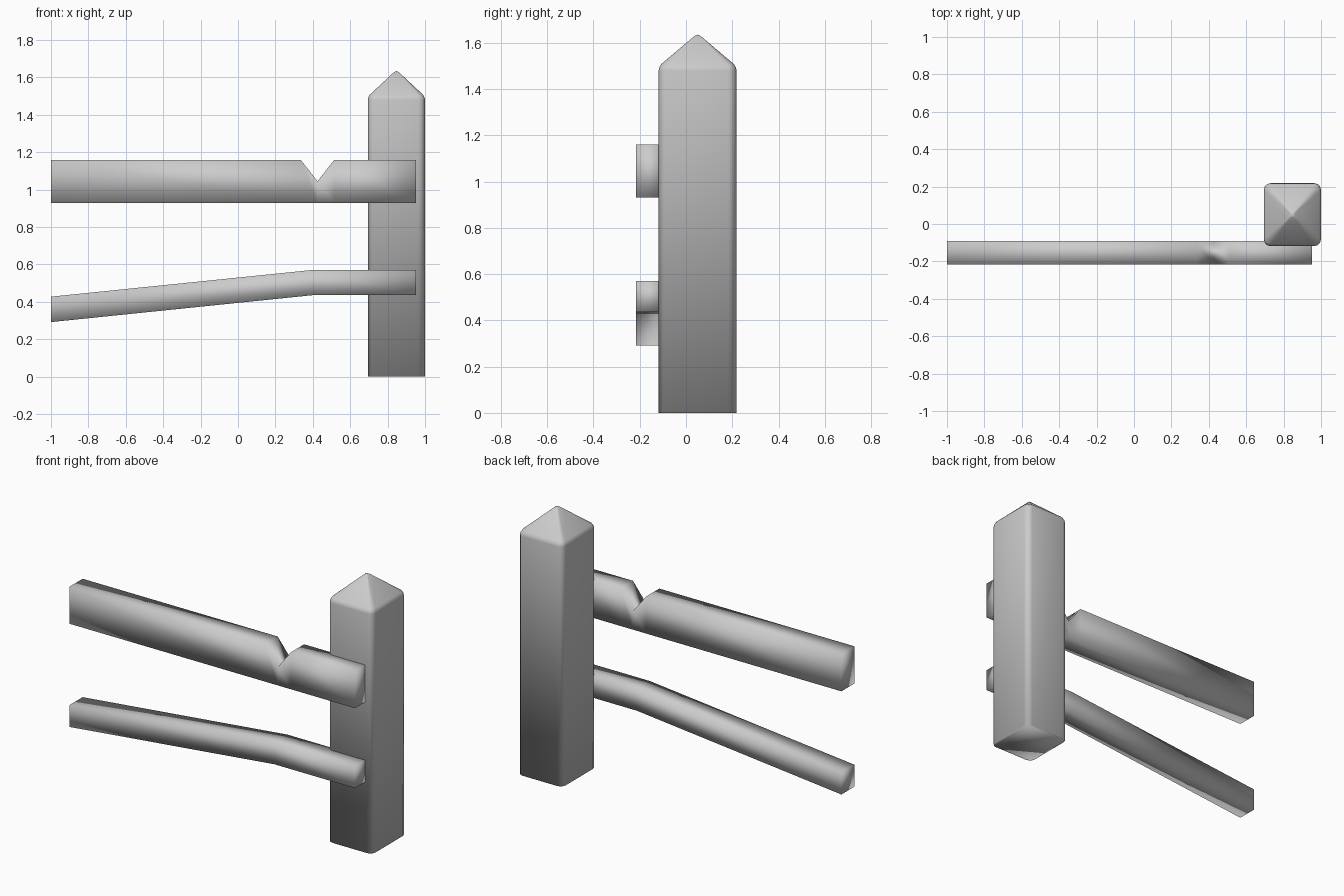
import bpy, bmesh, math

if "Cube" in bpy.data.objects:
    bpy.data.objects.remove(bpy.data.objects["Cube"])


def finish(name, bm):
    bmesh.ops.recalc_face_normals(bm, faces=bm.faces)
    mesh = bpy.data.meshes.new(name)
    bm.to_mesh(mesh)
    bm.free()
    for p in mesh.polygons:
        p.use_smooth = True
    obj = bpy.data.objects.new(name, mesh)
    bpy.context.collection.objects.link(obj)
    return obj


def loft(bm, rings):
    for a, b in zip(rings, rings[1:]):
        n = len(a)
        for i in range(n):
            j = (i + 1) % n
            bm.faces.new((a[i], a[j], b[j], b[i]))


def rounded_rect(w, d, r, steps=3):
    pts = []
    for k, (sx, sy) in enumerate([(1, 1), (-1, 1), (-1, -1), (1, -1)]):
        for i in range(steps + 1):
            t = math.pi / 2 * (k + i / steps)
            pts.append((sx * (w / 2 - r) + r * math.cos(t),
                        sy * (d / 2 - r) + r * math.sin(t)))
    return pts


# Post: rounded square section with a softened pyramid cap
def make_post():
    bm = bmesh.new()
    cx, cy = 0.847, 0.05
    section = rounded_rect(0.305, 0.336, 0.035)
    levels = [(0, 1), (1.48, 1), (1.492, 0.99), (1.507, 0.94),
              (1.612, 0.2), (1.628, 0.09)]
    rings = [[bm.verts.new((cx + x * s, cy + y * s, z)) for x, y in section]
             for z, s in levels]
    loft(bm, rings)
    bm.faces.new(rings[0])
    tip = bm.verts.new((cx, cy, 1.635))
    top = rings[-1]
    for i in range(len(top)):
        bm.faces.new((top[i], top[(i + 1) % len(top)], tip))
    return finish("post", bm)


# Rail: four-sided beam through stations of (x, bottom z, top z)
def make_rail(name, stations, y0=-0.217, y1=-0.09):
    bm = bmesh.new()
    rings = [[bm.verts.new(c) for c in
              ((x, y0, b), (x, y1, b), (x, y1, t), (x, y0, t))]
             for x, b, t in stations]
    loft(bm, rings)
    bm.faces.new(rings[0])
    bm.faces.new(rings[-1])
    return finish(name, bm)


make_post()
# Upper rail has a splintered V notch; lower rail sags to the left
make_rail("upper_rail", [(-1, 0.93, 1.16), (0.335, 0.93, 1.16),
                         (0.425, 0.93, 1.045), (0.515, 0.93, 1.16),
                         (0.952, 0.93, 1.16)])
make_rail("lower_rail", [(-1, 0.292, 0.428), (0.4, 0.436, 0.571),
                         (0.952, 0.436, 0.571)])
